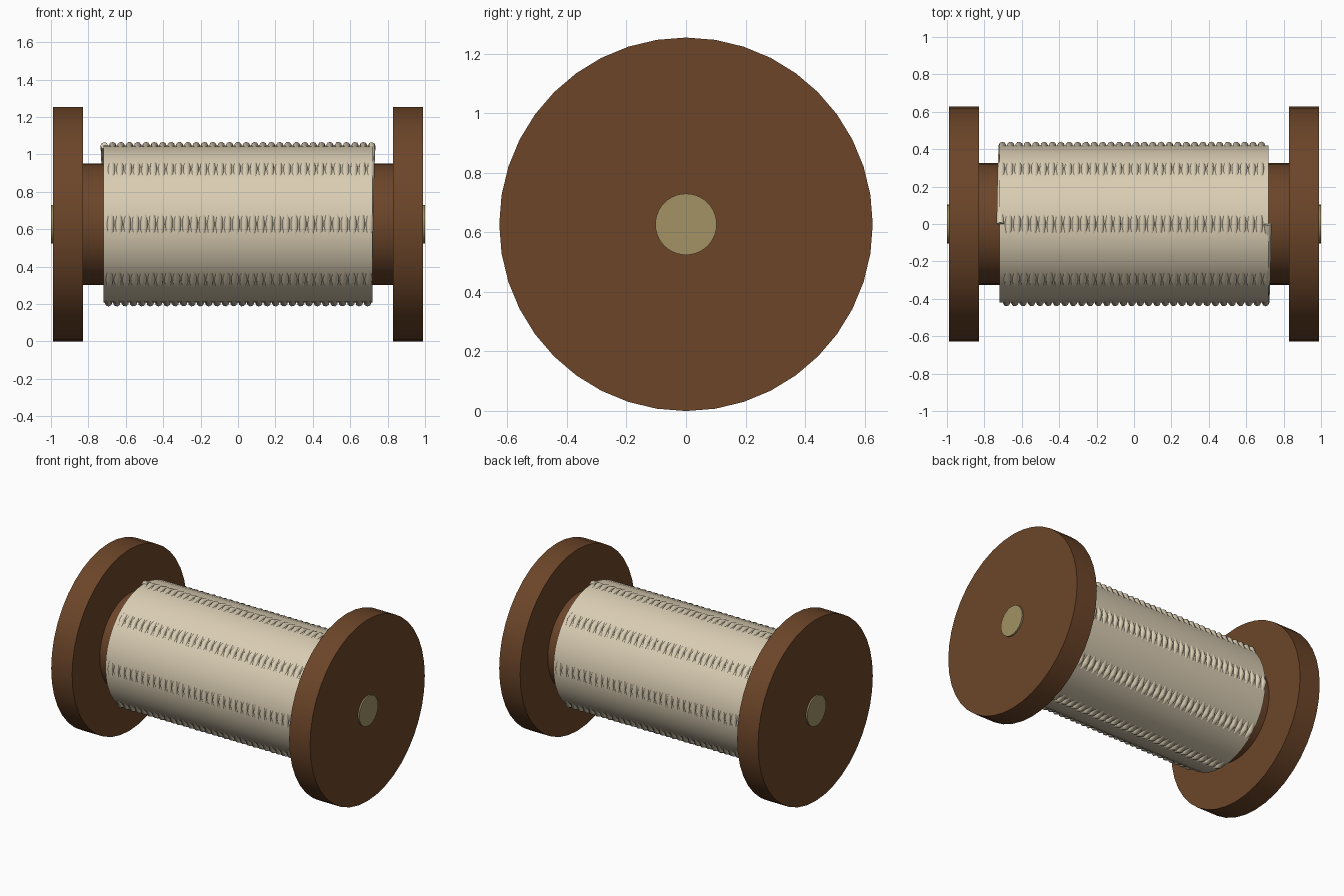
import bpy, math

if "Cube" in bpy.data.objects:
    bpy.data.objects.remove(bpy.data.objects["Cube"])

CZ = 0.627  # height of the spool axis


def material(name, rgb):
    m = bpy.data.materials.new(name)
    m.diffuse_color = (*rgb, 1)
    m.use_nodes = True
    m.node_tree.nodes["Principled BSDF"].inputs["Base Color"].default_value = m.diffuse_color
    return m


wood = material("brown wood", (0.15, 0.06, 0.022))
thread = material("cream thread", (0.70, 0.61, 0.45))
rod = material("tan rod", (0.36, 0.29, 0.13))


def cylinder(name, radius, x0, x1, mat, sides=40):
    bpy.ops.mesh.primitive_cylinder_add(
        vertices=sides, radius=radius, depth=x1 - x0,
        location=((x0 + x1) / 2, 0, CZ), rotation=(0, math.pi / 2, 0))
    ob = bpy.context.object
    ob.name = name
    ob.data.materials.append(mat)
    bpy.ops.object.shade_smooth_by_angle(angle=math.radians(30))
    return ob


# Wooden body and central axle
cylinder("left_flange", 0.627, -0.99, -0.83, wood)
cylinder("right_flange", 0.627, 0.83, 0.99, wood)
cylinder("core", 0.325, -0.83, 0.83, wood)
cylinder("axle", 0.103, -1.0, 1.0, rod)

# Smooth thread bulk
cylinder("thread_bulk", 0.42, -0.72, 0.72, thread)

# Coarse eight-sided winding whose corners show through the bulk
TURNS, STEPS, R = 32, 8, 0.42
curve = bpy.data.curves.new("thread_winding", "CURVE")
curve.dimensions = "3D"
curve.bevel_depth = 0.02
curve.bevel_resolution = 2
curve.use_fill_caps = True
spline = curve.splines.new("POLY")
count = TURNS * STEPS
spline.points.add(count)
for i, p in enumerate(spline.points):
    a = 2 * math.pi * i / STEPS
    p.co = (-0.715 + 1.43 * i / count, R * math.sin(a), CZ + R * math.cos(a), 1)
winding = bpy.data.objects.new("thread_winding", curve)
bpy.context.collection.objects.link(winding)
curve.materials.append(thread)
